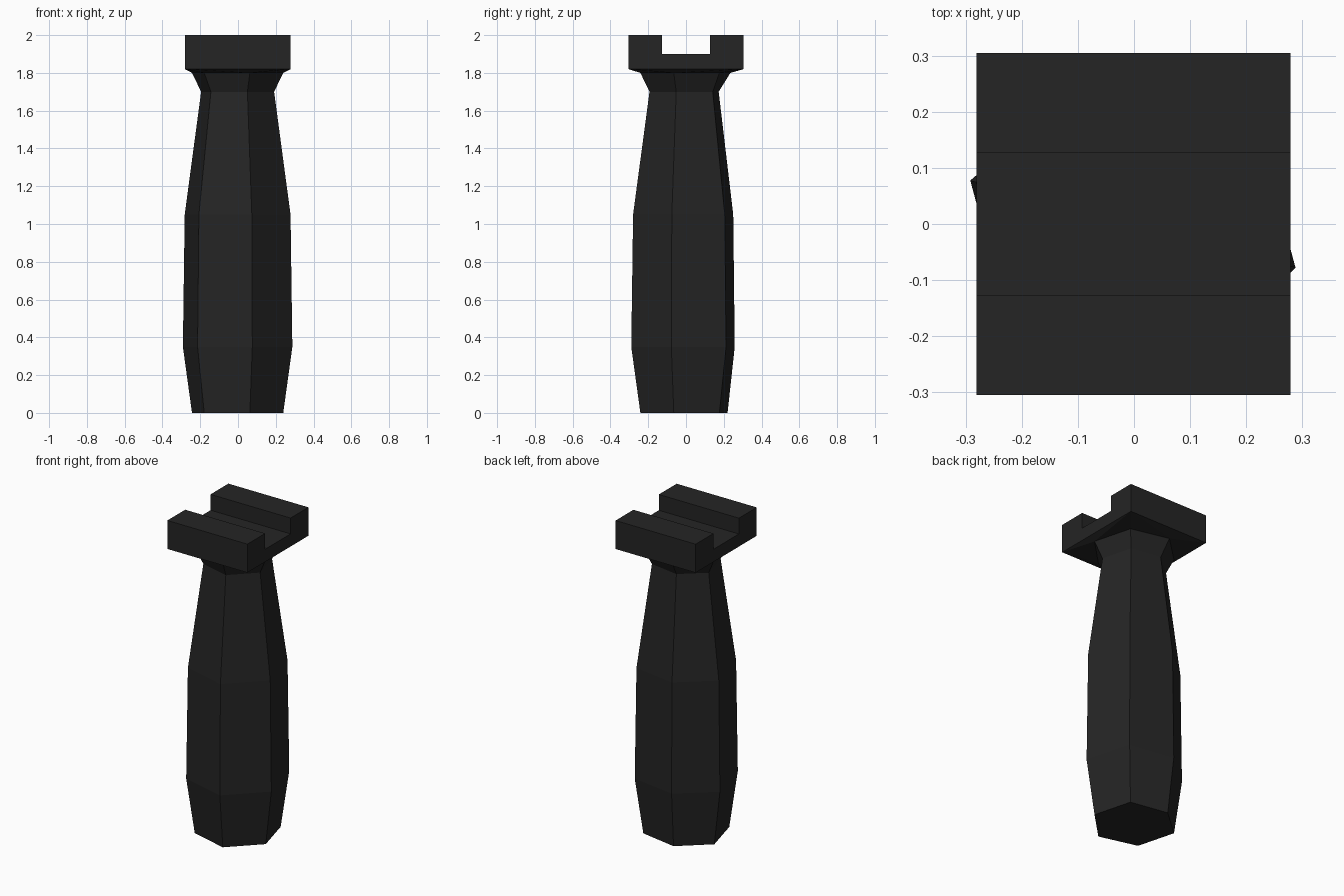
import bpy, bmesh, math

if "Cube" in bpy.data.objects:
    bpy.data.objects.remove(bpy.data.objects["Cube"])

black = bpy.data.materials.new("matte black")
black.diffuse_color = (0.018, 0.018, 0.018, 1)
black.use_nodes = True
black.node_tree.nodes["Principled BSDF"].inputs["Base Color"].default_value = black.diffuse_color


def finish(bm, name):
    bmesh.ops.recalc_face_normals(bm, faces=bm.faces)
    mesh = bpy.data.meshes.new(name)
    bm.to_mesh(mesh)
    bm.free()
    mesh.materials.append(black)
    obj = bpy.data.objects.new(name, mesh)
    bpy.context.collection.objects.link(obj)
    return obj


def hexagon(bm, z, r, back_y):
    """Hexagon turned by 15 degrees, with its back corner pulled in to back_y."""
    ring = []
    for i in range(6):
        a = math.radians(-15 + 60 * i)
        y = back_y if i == 2 else r * math.sin(a)
        ring.append(bm.verts.new((r * math.cos(a) - 0.002, y, z)))
    return ring


# Handle: stacked hexagons (height, radius, back corner)
sections = [(0, 0.25, 0.22), (0.35, 0.3, 0.258), (1.05, 0.29, 0.25),
            (1.7, 0.2, 0.173), (1.8, 0.25, 0.235)]
bm = bmesh.new()
rings = [hexagon(bm, *s) for s in sections]
for low, high in zip(rings, rings[1:]):
    for i in range(6):
        j = (i + 1) % 6
        bm.faces.new((low[i], low[j], high[j], high[i]))
bm.faces.new(rings[0])
bm.faces.new(rings[-1])
finish(bm, "handle")

# Collar: facets joining the hexagonal neck to the rectangular mount
X0, X1, Y = -0.281, 0.279, 0.305
bm = bmesh.new()
hexagon(bm, 1.8, 0.25, 0.235)
for x in (X0, X1):
    for y in (-Y, Y):
        bm.verts.new((x, y, 1.82))
bmesh.ops.convex_hull(bm, input=bm.verts)
finish(bm, "collar")

# Rail mount: slotted profile swept along x
S = 0.127
profile = [(-Y, 1.82), (Y, 1.82), (Y, 2), (S, 2), (S, 1.9),
           (-S, 1.9), (-S, 2), (-Y, 2)]
bm = bmesh.new()
face = bm.faces.new([bm.verts.new((X0, y, z)) for y, z in profile])
ext = bmesh.ops.extrude_face_region(bm, geom=[face], use_keep_orig=True)
moved = [v for v in ext["geom"] if isinstance(v, bmesh.types.BMVert)]
bmesh.ops.translate(bm, verts=moved, vec=(X1 - X0, 0, 0))
finish(bm, "rail_mount")
